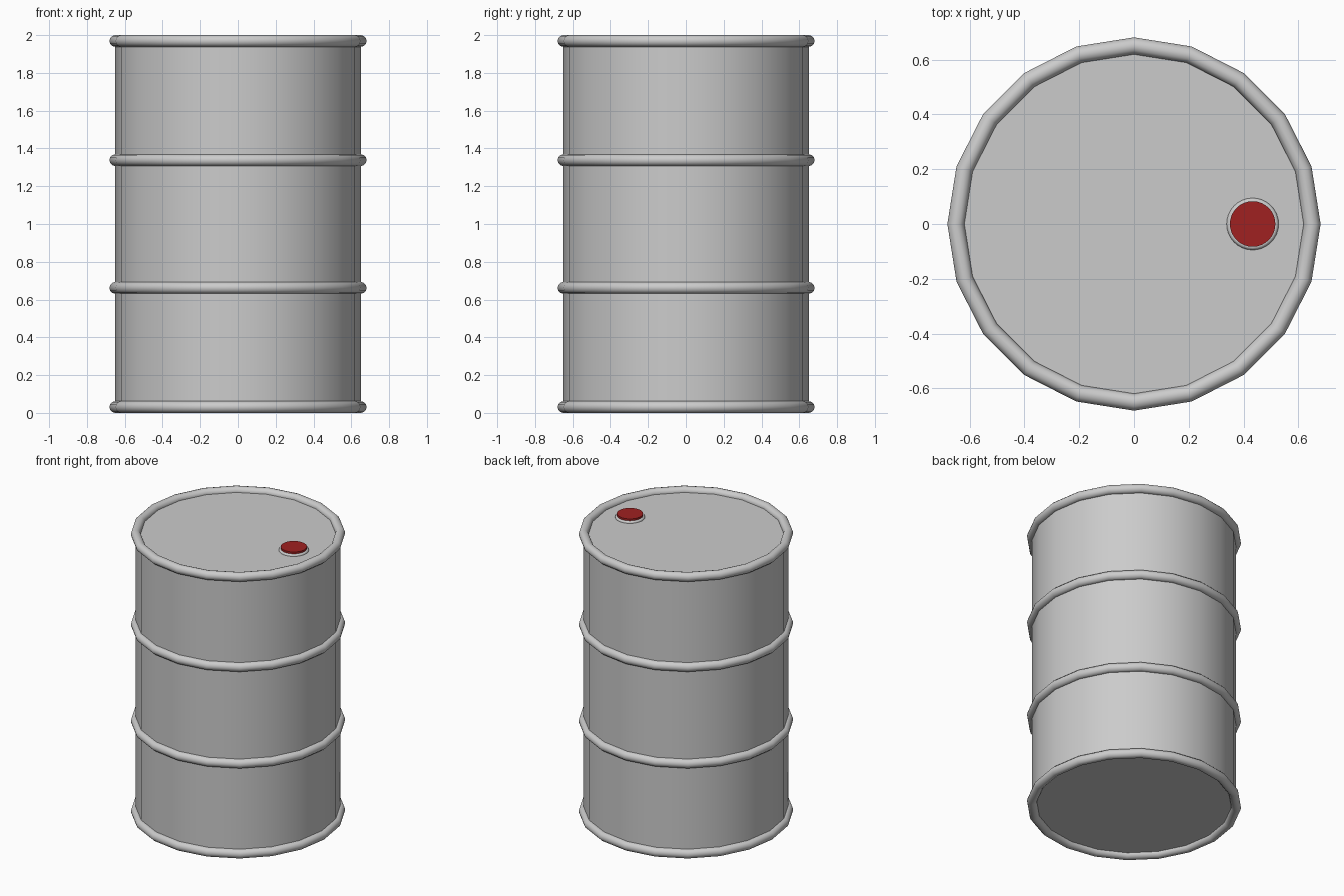
import bpy
import math

if "Cube" in bpy.data.objects:
    bpy.data.objects.remove(bpy.data.objects["Cube"])

SIDES = 20          # low-poly drum silhouette
R = 0.65            # drum radius
TUBE = 0.031        # hoop thickness radius


def finish(obj, name, angle=35):
    obj.name = name
    bpy.ops.object.shade_smooth_by_angle(angle=math.radians(angle))
    return obj


def cylinder(name, radius, z0, z1, sides, x=0.0):
    bpy.ops.mesh.primitive_cylinder_add(vertices=sides, radius=radius, depth=z1 - z0,
                                        location=(x, 0, (z0 + z1) / 2))
    return finish(bpy.context.object, name)


def hoop(name, major, minor, z, sides, x=0.0):
    bpy.ops.mesh.primitive_torus_add(major_segments=sides, minor_segments=12,
                                     major_radius=major, minor_radius=minor,
                                     location=(x, 0, z))
    return finish(bpy.context.object, name)


# Drum body, lid and base recessed to the middle of the end hoops
cylinder("drum_body", R, TUBE, 2 - TUBE, SIDES)

# End rims and the two rolling hoops
for name, z in (("bottom_rim", TUBE), ("lower_hoop", 0.662),
                ("upper_hoop", 1.338), ("top_rim", 2 - TUBE)):
    hoop(name, R, TUBE, z, SIDES)

# Filler opening: grey collar and red cap
CAP_X = 0.433
hoop("filler_collar", 0.083, 0.012, 1.97, 32, CAP_X)
cap = cylinder("filler_cap", 0.083, 1.96, 1.995, 32, CAP_X)
red = bpy.data.materials.new("red_paint")
red.diffuse_color = (0.35, 0.015, 0.015, 1)
red.use_nodes = True
red.node_tree.nodes["Principled BSDF"].inputs["Base Color"].default_value = red.diffuse_color
cap.data.materials.append(red)
